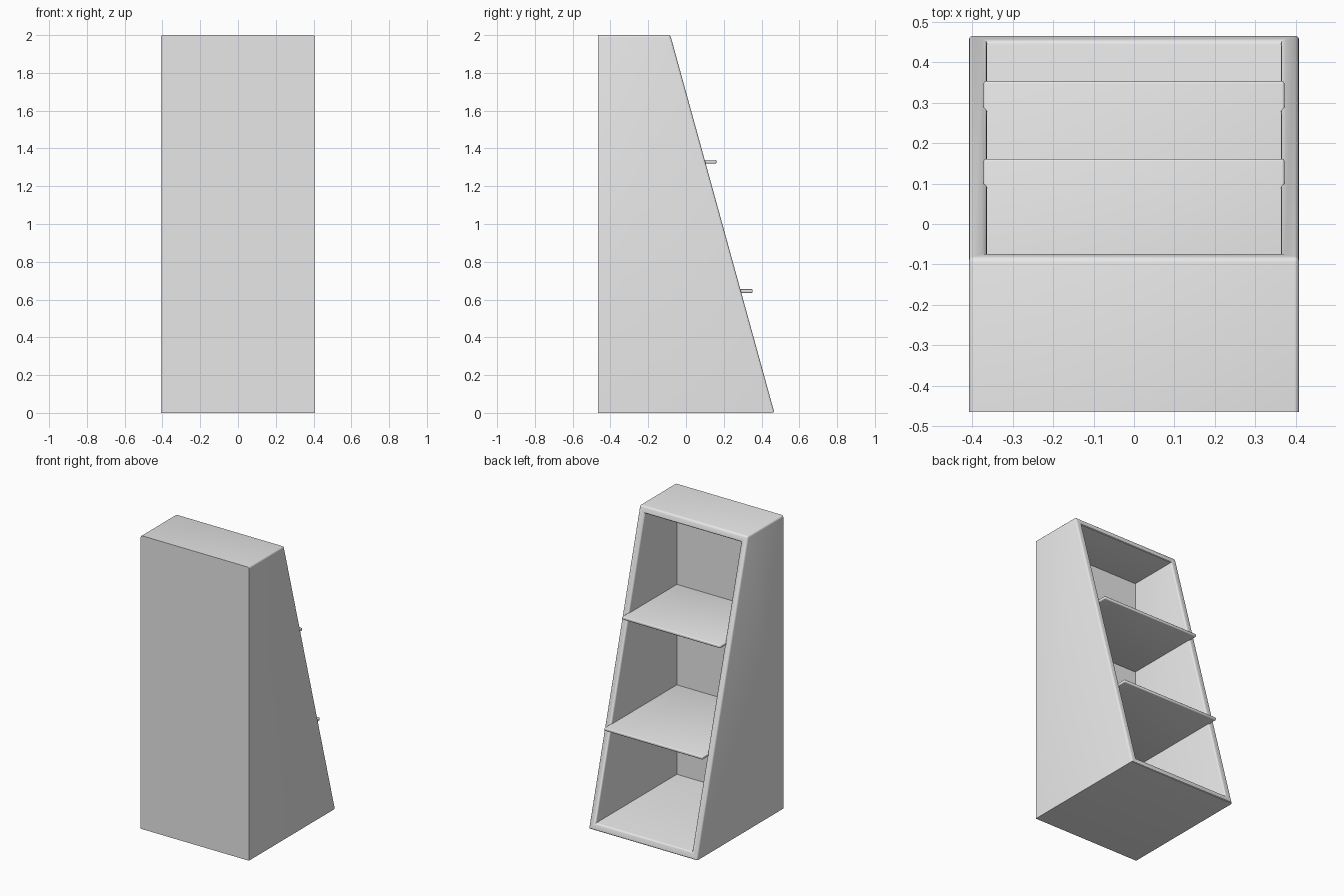
import bpy
import bmesh
import math

if "Cube" in bpy.data.objects:
    bpy.data.objects.remove(bpy.data.objects["Cube"], do_unlink=True)

GREY = (0.8, 0.8, 0.8, 1.0)
grey = bpy.data.materials.new("light_grey")
grey.use_nodes = True
grey.diffuse_color = GREY
grey.node_tree.nodes["Principled BSDF"].inputs["Base Color"].default_value = GREY

HEIGHT = 2.0
HALF_WIDTH = 0.408
CLOSED_Y = -0.465
WALL = 0.045
ROUND = 0.012


def slope_y(z):
    """Depth of the slanted opening at a given height."""
    return 0.468 - 0.2755 * z


def finish(name, bm):
    bmesh.ops.recalc_face_normals(bm, faces=bm.faces)
    mesh = bpy.data.meshes.new(name)
    bm.to_mesh(mesh)
    bm.free()
    mesh.materials.append(grey)
    obj = bpy.data.objects.new(name, mesh)
    bpy.context.collection.objects.link(obj)
    bpy.ops.object.select_all(action="DESELECT")
    obj.select_set(True)
    bpy.context.view_layer.objects.active = obj
    bpy.ops.object.shade_smooth_by_angle(angle=math.radians(35))
    return obj


def shell(bm, inset):
    """Tapered box without its slanted face; returns the opening's corners."""
    low, high = inset, HEIGHT - inset
    profile = [(CLOSED_Y + inset, low), (slope_y(low), low),
               (slope_y(high), high), (CLOSED_Y + inset, high)]
    a, b = [[bm.verts.new((side * (HALF_WIDTH - inset), y, z)) for y, z in profile]
            for side in (-1, 1)]
    bm.faces.new(a)
    bm.faces.new(b)
    for i, j in ((0, 1), (2, 3), (3, 0)):
        bm.faces.new((a[i], a[j], b[j], b[i]))
    return [a[1], b[1], b[2], a[2]], [(a[2], a[3]), (b[2], b[3])]


# Hollow cabinet body with a flush, rounded rim
bm = bmesh.new()
outer, top_sides = shell(bm, 0)
inner, _ = shell(bm, WALL)
rounded = list(top_sides)
for i in range(4):
    j = (i + 1) % 4
    bm.faces.new((outer[i], outer[j], inner[j], inner[i]))
    rounded += [(outer[i], outer[j]), (inner[i], inner[j])]
bmesh.ops.recalc_face_normals(bm, faces=bm.faces)
bmesh.ops.bevel(bm, geom=[bm.edges.get(pair) for pair in rounded],
                offset=ROUND, segments=3, profile=0.5, affect="EDGES")
finish("cabinet_body", bm)

# Shelves that project slightly past the rim
for name, z, front in (("lower_shelf", 0.645, 0.353), ("upper_shelf", 1.33, 0.161)):
    bm = bmesh.new()
    bmesh.ops.create_cube(bm, size=1)
    back = CLOSED_Y + WALL / 2
    for v in bm.verts:
        v.co = (v.co.x * 0.744, back if v.co.y < 0 else front, z + v.co.z * 0.02)
    bmesh.ops.bevel(bm, geom=list(bm.edges), offset=0.006, segments=3,
                    profile=0.5, affect="EDGES")
    finish(name, bm)
